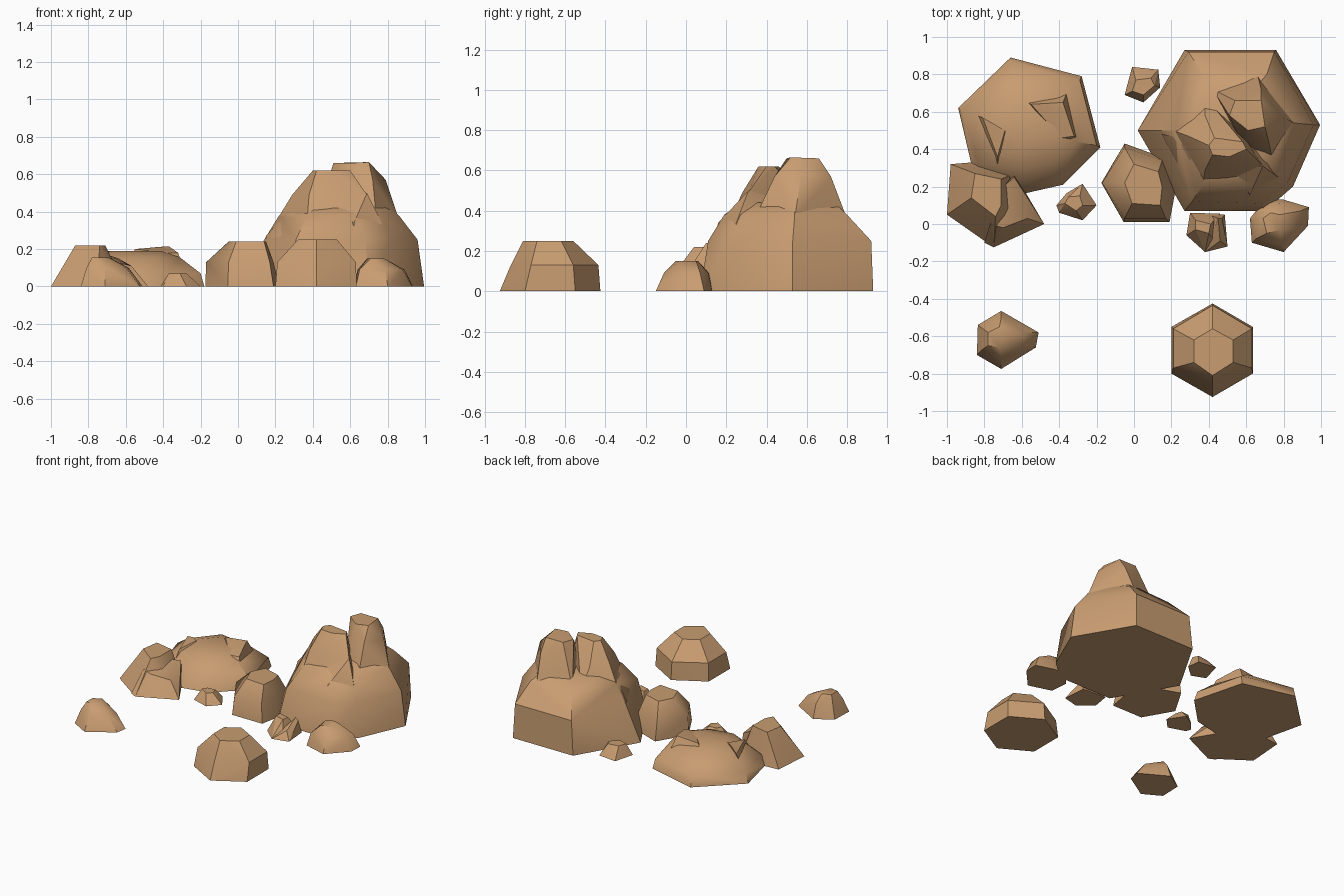
import bpy, bmesh, math

stone = bpy.data.materials.new("sandstone")
stone.diffuse_color = (0.58, 0.335, 0.165, 1)


def rock(name, *rings, angle=35):
    """Faceted stone: the hull of several rings, each (z, [(x, y), ...]) or a point list."""
    bm = bmesh.new()
    for z, pts in rings:
        for p in pts:
            bm.verts.new((p[0], p[1], p[2] if len(p) > 2 else z))
    bmesh.ops.convex_hull(bm, input=bm.verts[:])
    bmesh.ops.delete(bm, geom=[v for v in bm.verts if not v.link_faces], context='VERTS')
    bmesh.ops.dissolve_limit(bm, angle_limit=math.radians(2), verts=bm.verts[:], edges=bm.edges[:])
    bmesh.ops.recalc_face_normals(bm, faces=bm.faces[:])
    me = bpy.data.meshes.new(name)
    bm.to_mesh(me)
    bm.free()
    me.materials.append(stone)
    ob = bpy.data.objects.new(name, me)
    bpy.context.collection.objects.link(ob)
    bpy.ops.object.select_all(action='DESELECT')
    ob.select_set(True)
    bpy.context.view_layer.objects.active = ob
    bpy.ops.object.shade_smooth_by_angle(angle=math.radians(angle))
    return ob


# Tall rock: broad body, two peaks with a notch between, front ledge and side slab
rock("tall_rock_body",
     (0, [(.02, .5), (.27, .93), (.76, .93), (.995, .53), (.85, .2), (.70, .07), (.27, .07)]),
     (.25, [(.14, .5), (.29, .92), (.75, .92), (.96, .53), (.82, .22), (.68, .11), (.31, .12)]),
     (.38, [(.22, .5), (.37, .80), (.71, .80), (.86, .54), (.76, .28), (.62, .19), (.37, .21)]),
     (.44, [(.30, .5), (.42, .68), (.66, .74), (.80, .54), (.66, .32), (.44, .28)]))
rock("tall_rock_back_peak",
     (.36, [(.42, .72), (.66, .80), (.86, .54), (.74, .34), (.60, .38)]),
     (.57, [(.52, .64), (.68, .72), (.79, .57), (.72, .44), (.60, .47)]),
     (.66, [(.51, .58), (.54, .66), (.68, .66), (.70, .52, .665), (.61, .50)]))
rock("tall_rock_front_peak",
     (.36, [(.21, .5), (.38, .68), (.58, .48), (.65, .36), (.50, .22), (.37, .22)]),
     (.49, [(.29, .47), (.38, .58), (.60, .45), (.69, .31), (.49, .28), (.38, .29)]),
     (.62, [(.40, .42), (.43, .46), (.58, .44), (.60, .40), (.51, .36), (.42, .37)]))
rock("tall_rock_ledge",
     (.20, [(.50, .2), (.62, .12), (.79, .22), (.78, .34)]),
     (.34, [(.51, .25), (.62, .16), (.77, .25)]),
     (.47, [(.69, .31, .50), (.50, .29, .44), (.62, .42)]))
rock("tall_rock_slab",
     (.10, [(.13, .48), (.32, .46), (.38, .14), (.29, .15)]),
     (.27, [(.15, .48), (.30, .19), (.37, .18)]),
     (.42, [(.28, .45), (.30, .40), (.36, .26, .34)]))

# Low mound with a broken crown
rock("mound_body",
     (0, [(-.94, .62), (-.66, .89), (-.28, .79), (-.18, .41), (-.38, .21), (-.60, .16), (-.86, .28)]),
     (.07, [(-.92, .61), (-.66, .87), (-.29, .77), (-.20, .42), (-.39, .24), (-.60, .20), (-.83, .31)]),
     (.155, [(-.80, .56), (-.65, .74), (-.40, .70), (-.31, .44), (-.43, .33), (-.60, .30), (-.73, .37)]),
     (.19, [(-.69, .53), (-.60, .63), (-.46, .60), (-.41, .47), (-.60, .43)]))
rock("mound_crown",
     (.12, [(-.60, .67), (-.36, .70), (-.30, .46), (-.40, .41)]),
     (.20, [(-.55, .64), (-.38, .65, .215), (-.37, .62, .215), (-.32, .47, .18), (-.39, .46, .18)]))
rock("mound_chip",
     (.12, [(-.84, .58), (-.73, .32), (-.66, .45)]),
     (.19, [(-.81, .57, .165), (-.74, .53), (-.69, .50), (-.73, .36, .17)]))

# Stepped rock beside the mound
rock("stepped_rock_upper",
     (0, [(-1, .05), (-.98, .32), (-.86, .33), (-.64, .27), (-.60, .05), (-.75, -.125)]),
     (.22, [(-.87, .14), (-.74, .04), (-.71, .10), (-.71, .24), (-.85, .27)]))
rock("stepped_rock_lower",
     (0, [(-.80, -.10), (-.75, -.125), (-.48, 0), (-.64, .27)]),
     (.12, [(-.77, 0, .15), (-.70, -.02, .14), (-.57, .03, .11), (-.64, .25, .15), (-.70, .2, .17)]))

# Boulders
rock("front_boulder",
     (0, [(.2, -.55), (.42, -.425), (.635, -.55), (.635, -.8), (.42, -.925), (.2, -.8)]),
     (.13, [(.21, -.56), (.42, -.435), (.63, -.56), (.63, -.77), (.42, -.87), (.21, -.77)]),
     (.25, [(.32, -.62), (.42, -.56), (.53, -.62), (.53, -.74), (.42, -.81), (.32, -.74)]))
rock("middle_boulder",
     (0, [(-.175, .22), (-.05, .43), (.17, .35), (.22, .17), (.19, .01), (-.055, .01)]),
     (.13, [(-.17, .22), (-.05, .41), (.15, .34), (.19, .18), (.17, .03), (-.05, .03)]),
     (.24, [(-.05, .22), (0, .32), (.13, .28), (.15, .2), (.14, .1), (-.01, .11)]))

# Small stones
rock("front_left_stone",
     (0, [(-.84, -.70), (-.835, -.54), (-.71, -.465), (-.51, -.58), (-.525, -.66), (-.59, -.70), (-.71, -.775)]),
     (.10, [(-.81, -.67), (-.80, -.57), (-.71, -.50), (-.585, -.58), (-.60, -.65), (-.71, -.72)]),
     (.155, [(-.78, -.65), (-.78, -.58), (-.72, -.55), (-.69, -.60), (-.72, -.66)]))
rock("right_stone",
     (0, [(.62, .03), (.70, .13), (.80, .13), (.935, .09), (.93, -.01), (.80, -.15), (.63, -.10)]),
     (.09, [(.64, .02), (.70, .115), (.80, .11), (.89, .07), (.88, -.02), (.79, -.11), (.65, -.08)]),
     (.15, [(.69, .03), (.73, .06), (.78, .05), (.78, -.03), (.71, -.05)]))
rock("gap_stone_left",
     (0, [(.28, -.06), (.30, .06), (.46, .055), (.44, -.10), (.38, -.15)]),
     (.11, [(.33, -.03), (.33, .02), (.41, .0), (.40, -.05)]), angle=20)
rock("gap_stone_right",
     (0, [(.38, -.15), (.40, .05), (.485, .05), (.50, -.12)]),
     (.09, [(.45, .03, .11), (.47, .03), (.42, -.06, .06), (.46, -.09, .06)]), angle=20)
rock("little_stone",
     (0, [(-.415, .10), (-.36, .165), (-.275, .215), (-.2, .1), (-.275, .02), (-.40, .06)]),
     (.07, [(-.37, .11), (-.35, .145), (-.29, .15), (-.275, .10), (-.31, .07)]), angle=20)
rock("back_stone",
     (0, [(-.05, .69), (-.01, .84), (.13, .825), (.14, .73), (.05, .65)]),
     (.08, [(-.01, .71), (.01, .77), (.09, .78), (.11, .74), (.05, .69)]), angle=20)
